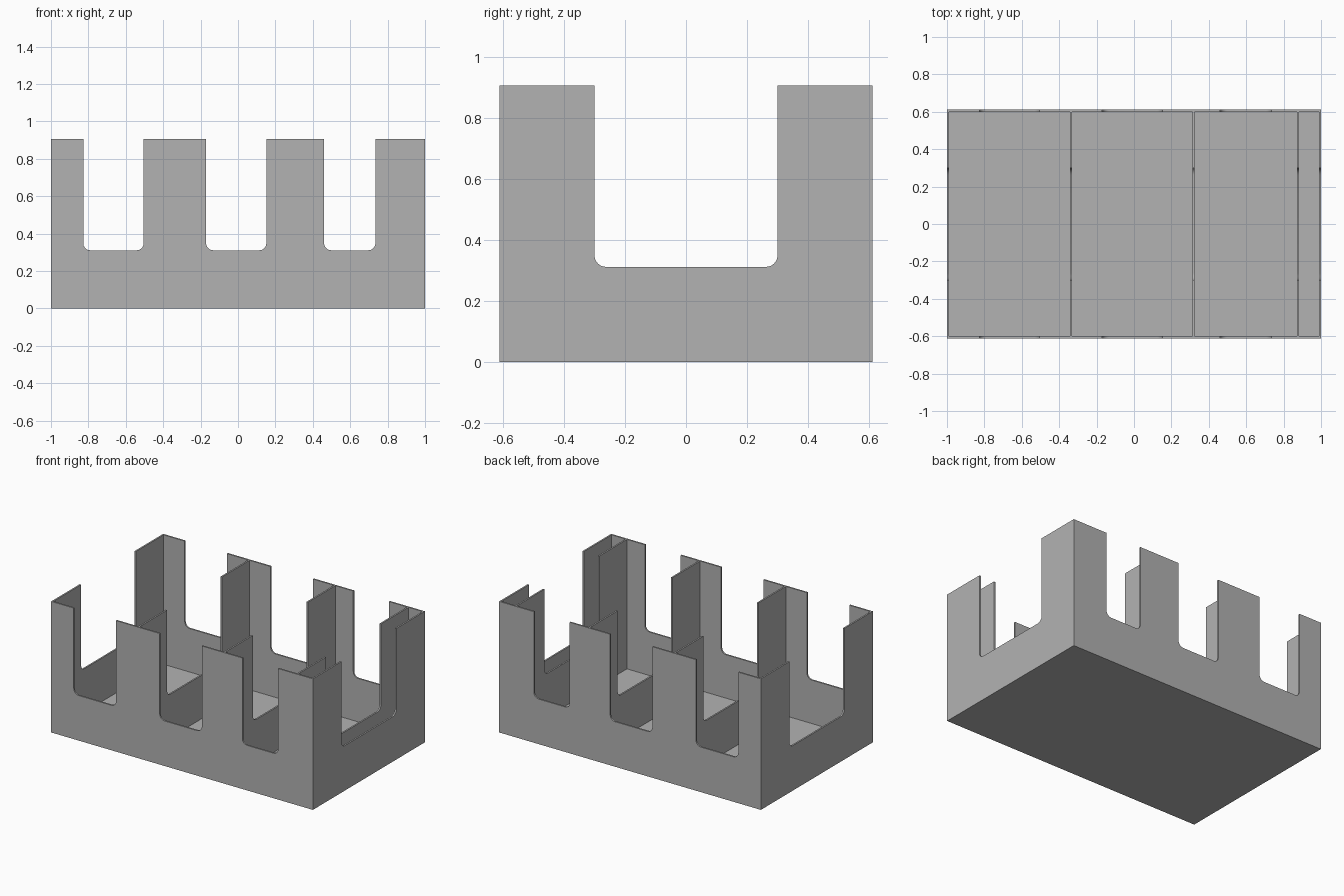
import bpy
import bmesh
import math
from mathutils import Vector

cube = bpy.data.objects.get("Cube")
if cube:
    bpy.data.objects.remove(cube, do_unlink=True)

HX, HY, TOP = 1.0, 0.611, 0.905
WALL = 0.011
SILL, FILLET = 0.311, 0.038
DIVIDERS = [-0.337, 0.318, 0.877]

grey = bpy.data.materials.new("plain_grey")
grey.use_nodes = True
grey.diffuse_color = (0.448, 0.448, 0.448, 1)
grey.node_tree.nodes["Principled BSDF"].inputs["Base Color"].default_value = grey.diffuse_color


def prism(name, outline, along):
    """Solid made by sweeping a flat outline along a vector."""
    bm = bmesh.new()
    face = bm.faces.new([bm.verts.new(p) for p in outline])
    swept = bmesh.ops.extrude_face_region(bm, geom=[face])["geom"]
    bmesh.ops.translate(bm, vec=along,
                        verts=[g for g in swept if isinstance(g, bmesh.types.BMVert)])
    bmesh.ops.recalc_face_normals(bm, faces=bm.faces)
    mesh = bpy.data.meshes.new(name)
    bm.to_mesh(mesh)
    bm.free()
    mesh.materials.append(grey)
    obj = bpy.data.objects.new(name, mesh)
    bpy.context.collection.objects.link(obj)
    return obj


def box(name, x0, x1, y0, y1, z0, z1):
    base = [(x0, y0, z0), (x1, y0, z0), (x1, y1, z0), (x0, y1, z0)]
    return prism(name, base, Vector((0, 0, z1 - z0)))


def notch_outline(a, b):
    """Open-topped slot with rounded lower corners, as (across, height)."""
    pts = [(b, TOP + 0.1), (a, TOP + 0.1)]
    for cx, start in ((a + FILLET, math.pi), (b - FILLET, 1.5 * math.pi)):
        for i in range(9):
            t = start + i * math.pi / 16
            pts.append((cx + FILLET * math.cos(t), SILL + FILLET + FILLET * math.sin(t)))
    return pts


tray = box("divided_tray", -HX, HX, -HY, HY, 0, TOP)
cutters = []

# Compartments, and a window through the long walls of each wide one
bounds = [-HX + WALL / 2] + DIVIDERS + [HX - WALL / 2]
for left, right in zip(bounds, bounds[1:]):
    x0, x1 = left + WALL / 2, right - WALL / 2
    cutters.append(box("compartment_cutter", x0, x1, -HY + WALL, HY - WALL, WALL, TOP + 0.2))
    if x1 - x0 > 0.3:
        mid, half = (x0 + x1) / 2, (x1 - x0) / 4
        slot = [(u, -1, z) for u, z in notch_outline(mid - half, mid + half)]
        cutters.append(prism("window_cutter", slot, Vector((0, 2, 0))))

# One window through both end walls and all the dividers
slot = [(-1.5, u, z) for u, z in notch_outline(-0.3, 0.3)]
cutters.append(prism("end_window_cutter", slot, Vector((3, 0, 0))))

bpy.ops.object.select_all(action="DESELECT")
bpy.context.view_layer.objects.active = tray
tray.select_set(True)
for cutter in cutters:
    cutter.hide_render = True
    mod = tray.modifiers.new("cut", "BOOLEAN")
    mod.operation = "DIFFERENCE"
    mod.solver = "EXACT"
    mod.object = cutter
    bpy.ops.object.modifier_apply(modifier=mod.name)
    bpy.data.objects.remove(cutter, do_unlink=True)

bpy.ops.object.shade_smooth_by_angle(angle=math.radians(30))
